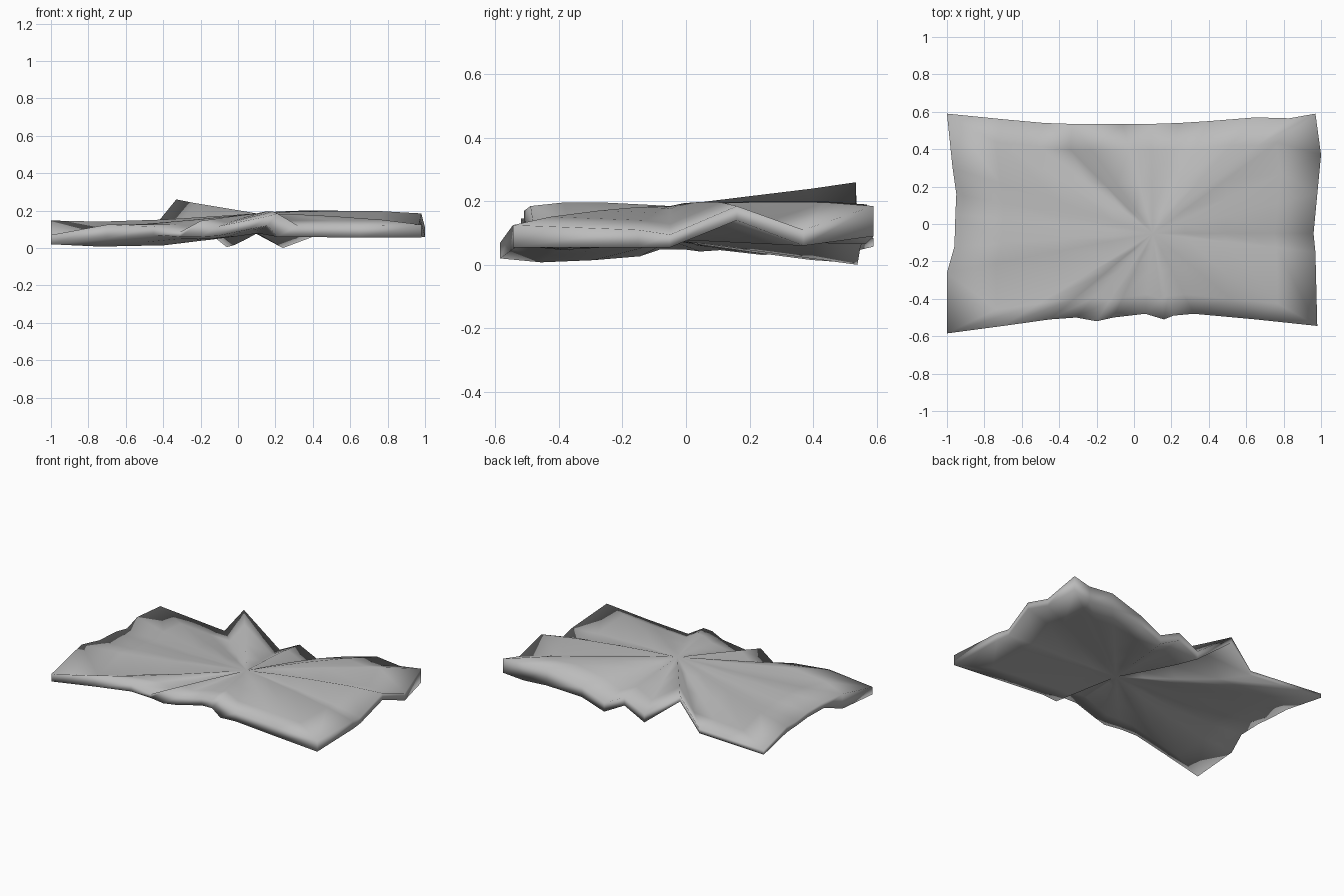
import bpy
import bmesh
from mathutils import Vector

old = bpy.data.objects.get("Cube")
if old:
    bpy.data.objects.remove(old, do_unlink=True)

# Plain grey cloth
grey = bpy.data.materials.new("grey_cloth")
grey.use_nodes = True
COLOUR = (0.5, 0.5, 0.5, 1)
grey.diffuse_color = COLOUR
grey.node_tree.nodes["Principled BSDF"].inputs["Base Color"].default_value = COLOUR

# Rim of the crumpled sheet, anticlockwise: x, y, top z and edge depth
FRONT = [(-1, -.585, .07, .05), (-.7, -.545, .125, .075), (-.45, -.51, .115, .045),
         (-.31, -.5, .085, .025), (-.2, -.52, .145, .085), (-.11, -.5, .115, .05),
         (.06, -.48, .15, .05), (.16, -.51, .17, .05), (.21, -.49, .185, .125),
         (.32, -.48, .12, .06), (.65, -.51, .12, .065)]
RIGHT = [(.98, -.545, .125, .07), (.97, -.15, .11, .055), (.96, -.05, .095, .04),
         (.98, .16, .185, .045), (1, .37, .11, .05)]
BACK = [(.97, .59, .185, .095), (.83, .565, .175, .11), (.65, .57, .19, .11),
        (.4, .55, .13, .07), (.24, .54, .06, .06), (.09, .535, .135, .055),
        (-.06, .535, .06, .055), (-.33, .535, .26, .04), (-.48, .54, .075, .03),
        (-.7, .56, .08, .03)]
LEFT = [(-1, .59, .085, .028), (-.97, .3, .13, .04), (-.95, .16, .11, .03),
        (-.955, .05, .13, .035), (-.96, -.12, .135, .04), (-1, -.26, .147, .1)]
RIM = [(Vector(p[:3]), p[3]) for p in FRONT + RIGHT + BACK + LEFT]
TOP_CENTRE = Vector((.1, -.05, .165))
UNDER_CENTRE = Vector((.1, -.05, .08))
RINGS = (1, .76, .45, .2)


def top_point(rim_point, edge, t):
    """Point on an upper fold, plumper towards the right."""
    p = TOP_CENTRE.lerp(rim_point, t)
    p.z += max(-.015, min(.025, .015 + .05 * p.x)) * (1 - t ** 4)
    return p


def under_point(rim_point, edge, t):
    """Point on the underside, sagging towards the left."""
    p = UNDER_CENTRE.lerp(rim_point - Vector((0, 0, edge)), t)
    p.z -= max(0, min(.04, .01 - .08 * p.x)) * (1 - t ** 4)
    return p


def add_sheet(bm, point, flip):
    """Fan of radial folds; returns its outer loop of vertices."""
    rings = [[bm.verts.new(point(p, edge, t)) for p, edge in RIM] for t in RINGS]
    middle = bm.verts.new(point(RIM[0][0], RIM[0][1], 0))
    count = len(RIM)
    for i in range(count):
        j = (i + 1) % count
        faces = [(a[i], a[j], b[j], b[i]) for a, b in zip(rings, rings[1:])]
        faces.append((rings[-1][i], rings[-1][j], middle))
        for face in faces:
            bm.faces.new(face[::-1] if flip else face)
    return rings[0]


# Top and underside joined by a narrow edge
bm = bmesh.new()
top = add_sheet(bm, top_point, False)
bottom = add_sheet(bm, under_point, True)
for i in range(len(top)):
    j = (i + 1) % len(top)
    bm.faces.new((bottom[i], bottom[j], top[j], top[i]))
for face in bm.faces:
    face.smooth = True

mesh = bpy.data.meshes.new("crumpled_blanket")
bm.to_mesh(mesh)
bm.free()
mesh.materials.append(grey)
blanket = bpy.data.objects.new("crumpled_blanket", mesh)
bpy.context.collection.objects.link(blanket)
